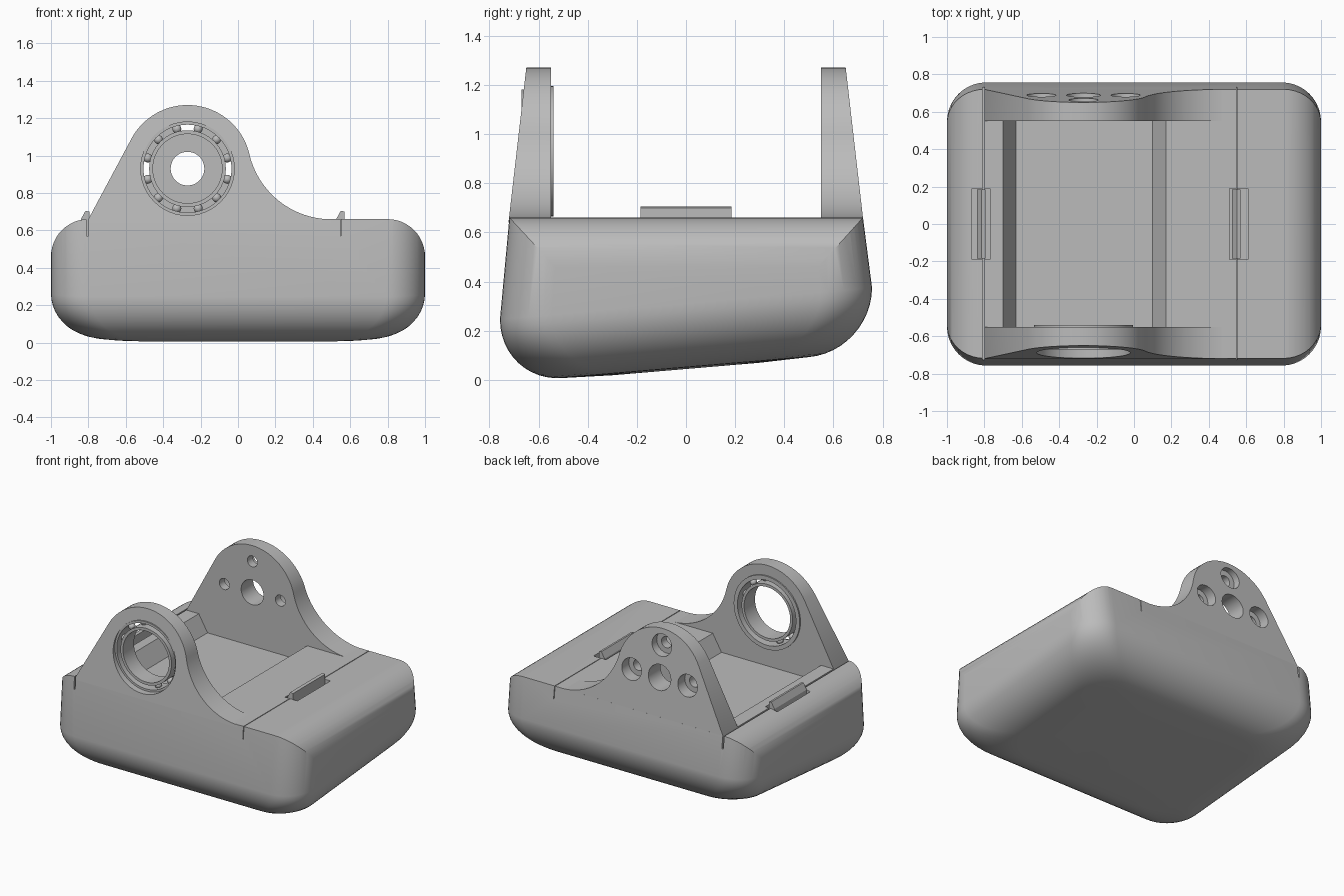
import bpy, bmesh
from math import sin, cos, pi, radians
from mathutils import Matrix

if "Cube" in bpy.data.objects:
    bpy.data.objects.remove(bpy.data.objects["Cube"])

grey = bpy.data.materials.new("plain grey")
grey.use_nodes = True
grey.diffuse_color = (0.5, 0.5, 0.5, 1)
grey.node_tree.nodes["Principled BSDF"].inputs["Base Color"].default_value = (0.5, 0.5, 0.5, 1)

HUB_X, HUB_Z, HUB_R = -0.27, 0.93, 0.34
TOP, INNER = 0.66, 0.55


def finish(name, bm):
    bmesh.ops.recalc_face_normals(bm, faces=bm.faces)
    mesh = bpy.data.meshes.new(name)
    bm.to_mesh(mesh)
    bm.free()
    mesh.materials.append(grey)
    ob = bpy.data.objects.new(name, mesh)
    bpy.context.collection.objects.link(ob)
    return ob


def loft(name, rings):
    """Skin closed rings of equal length and cap both ends."""
    bm = bmesh.new()
    rows = [[bm.verts.new(p) for p in ring] for ring in rings]
    n = len(rows[0])
    for a, b in zip(rows, rows[1:]):
        for i in range(n):
            j = (i + 1) % n
            bm.faces.new((a[i], a[j], b[j], b[i]))
    bm.faces.new(rows[0])
    bm.faces.new(rows[-1][::-1])
    return finish(name, bm)


def prism(name, outline, y0, y1):
    return loft(name, [[(x, y, z) for x, z in outline] for y in (y0, y1)])


def box(name, x0, x1, y0, y1, z0, z1):
    return prism(name, [(x0, z0), (x1, z0), (x1, z1), (x0, z1)], y0, y1)


def arc(cx, cz, r, start, end, n=16):
    angles = [radians(start + (end - start) * i / n) for i in range(n + 1)]
    return [(cx + r * cos(a), cz + r * sin(a)) for a in angles]


def disc(name, x, z, r, y0, y1):
    return prism(name, arc(x, z, r, 0, 360, 48)[:-1], y0, y1)


def tube(name, r_out, r_in, y0, y1):
    """Ring around the hub axis."""
    bm = bmesh.new()
    n = 64
    rows = []
    for r, y in ((r_out, y0), (r_out, y1), (r_in, y1), (r_in, y0)):
        rows.append([bm.verts.new((x, y, z)) for x, z in arc(HUB_X, HUB_Z, r, 0, 360, n)[:-1]])
    for k in range(4):
        a, b = rows[k], rows[(k + 1) % 4]
        for i in range(n):
            j = (i + 1) % n
            bm.faces.new((a[i], a[j], b[j], b[i]))
    return finish(name, bm)


def boolean(ob, cutters, operation="DIFFERENCE"):
    for cutter in cutters:
        mod = ob.modifiers.new("cut", "BOOLEAN")
        mod.operation, mod.object, mod.solver = operation, cutter, "EXACT"
    graph = bpy.context.evaluated_depsgraph_get()
    mesh = bpy.data.meshes.new_from_object(ob.evaluated_get(graph))
    ob.modifiers.clear()
    ob.data = mesh
    for cutter in cutters:
        bpy.data.objects.remove(cutter)


def smooth(ob, angle=30):
    bpy.ops.object.select_all(action="DESELECT")
    ob.select_set(True)
    bpy.context.view_layer.objects.active = ob
    bpy.ops.object.shade_smooth_by_angle(angle=radians(angle))


# Body: rounded tub whose underside tilts up toward the back
def ring(hx, hy, r, z, tilt):
    pts = []
    for sx, sy, start in ((1, 1, 0), (-1, 1, 90), (-1, -1, 180), (1, -1, 270)):
        pts += arc(sx * (hx - r), sy * (hy - r), r, start, start + 90, 10)
    return [(x, y, z + tilt * y) for x, y in pts]


rings = [ring(0.35, 0.3, 0.2, 0.044, 0.085)]
for i in range(13):
    t = pi / 2 * (1 - i / 12)
    rings.append(ring(0.7 + 0.3 * cos(t), 0.5 + 0.257 * cos(t), 0.25 - 0.04 * cos(t),
                      0.31 - 0.26 * sin(t), 0.085))
rings.append(ring(1, 0.715, 0.2, 0.7, 0))
body = loft("body", rings)

# Round the two upper end edges
crown = arc(0.8, TOP - 0.2, 0.2, 0, 90, 12) + arc(-0.8, TOP - 0.2, 0.2, 90, 180, 12)
crown = [(1.02, -0.2), (1.02, 0.459)] + crown + [(-1.02, 0.459), (-1.02, -0.2)]
boolean(body, [prism("crown_helper", crown, -1, 1)], "INTERSECT")

# Pocket, seams, round hole and clip slots
FLOOR = TOP - 0.12
pocket = [(-0.63, FLOOR), (0.1, FLOOR), (0.17, TOP), (0.17, 0.8), (-0.7, 0.8), (-0.7, TOP)]
cuts = [prism("pocket_cutter", pocket, -INNER, INNER),
        box("left_seam_cutter", 0.547, 0.552, -1, 1, 0.57, 0.8),
        box("right_seam_cutter", -0.811, -0.8, -1, 1, 0.57, 0.8),
        box("left_slot_cutter", 0.51, 0.61, -0.19, 0.19, 0.58, 0.8),
        box("right_slot_cutter", -0.865, -0.77, -0.19, 0.19, 0.58, 0.8)]
hole = disc("hole_cutter", 0.385, 0, 0.083, 0.5, 0.8)
hole.data.transform(Matrix(((1, 0, 0, 0), (0, 0, 1, 0), (0, 1, 0, 0), (0, 0, 0, 1))))
cuts.append(hole)
boolean(body, cuts)
smooth(body)

# Snap clips standing in the slots
for side, x in (("left", 0.55), ("right", -0.815)):
    profile = [(x - 0.02, 0.57), (x + 0.02, 0.57), (x + 0.02, 0.7), (x, 0.705), (x - 0.025, 0.66)]
    prism(side + "_clip", profile, -0.185, 0.185)

# Ears: round hub, straight flank on one side, sweeping fillet on the other
flank = [(-0.8, 0.64), (-0.8, TOP)]
hub = arc(HUB_X, HUB_Z, HUB_R, 150, 13, 32)
sweep = arc(0.5, 1.11, 0.451, 193, 270, 20)[1:]
outline = flank + hub + sweep + [(0.5, 0.64)]


def ear(name, side):
    inner = [(x, side * INNER, z) for x, z in outline]
    outer = [(x, side * (0.72 - 0.115 * (z - TOP)), z) for x, z in outline]
    return loft(name, [inner, outer])


front_ear = ear("front_ear", -1)
boolean(front_ear, [disc("bearing_cutter", HUB_X, HUB_Z, 0.25, -1, -0.3)])
smooth(front_ear)

back_ear = ear("back_ear", 1)
cuts = [disc("shaft_cutter", HUB_X, HUB_Z, 0.09, 0.3, 1)]
for a in (0, 90, 180):
    x, z = HUB_X + 0.225 * cos(radians(a)), HUB_Z + 0.225 * sin(radians(a))
    cuts.append(disc("screw_cutter", x, z, 0.04, 0.3, 1))
    cuts.append(disc("counterbore_cutter", x, z, 0.078, 0.61, 1))
boolean(back_ear, cuts)
smooth(back_ear)

# Ball bearing in the front ear
smooth(tube("bearing_lip", 0.265, 0.235, -0.56, -0.54))
smooth(tube("bearing_outer_race", 0.252, 0.235, -0.67, -0.545))
smooth(tube("bearing_inner_race", 0.205, 0.185, -0.67, -0.545))
bm = bmesh.new()
for i in range(12):
    a = 2 * pi * (i + 0.5) / 12
    place = Matrix.Translation((HUB_X + 0.22 * cos(a), -0.61, HUB_Z + 0.22 * sin(a)))
    bmesh.ops.create_uvsphere(bm, u_segments=16, v_segments=10, radius=0.024, matrix=place)
smooth(finish("bearing_balls", bm), 60)
